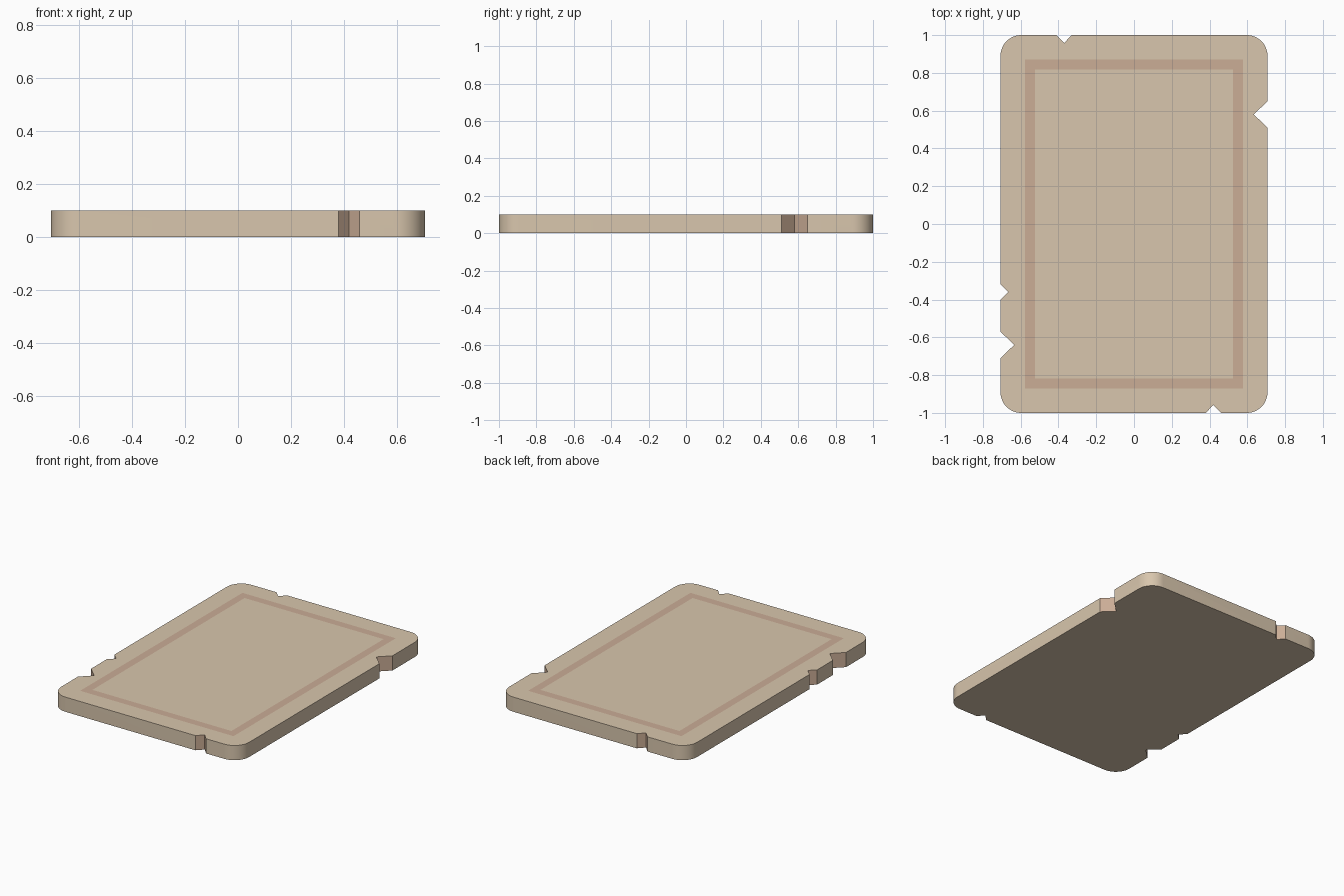
import bpy, bmesh, math

if "Cube" in bpy.data.objects:
    bpy.data.objects.remove(bpy.data.objects["Cube"])

W, L, H, R = 0.707, 1.0, 0.1, 0.11      # half width, half length, height, corner radius
SEGS = 12


def material(name, rgb):
    m = bpy.data.materials.new(name)
    m.diffuse_color = (*rgb, 1)
    m.use_nodes = True
    m.node_tree.nodes["Principled BSDF"].inputs["Base Color"].default_value = m.diffuse_color
    return m


# Outline: counter-clockwise, each side is (start corner, notches along it)
def corner(cx, cy, start):
    return [(cx + R * math.cos(start + i / SEGS * math.pi / 2),
             cy + R * math.sin(start + i / SEGS * math.pi / 2)) for i in range(SEGS + 1)]


def notch(edge, pos, half, depth):
    tips = [(-half, 0), (0, depth), (half, 0)]
    return {'right': [(W - d, pos + t) for t, d in tips],
            'back': [(pos - t, L - d) for t, d in tips],
            'left': [(-W + d, pos - t) for t, d in tips],
            'front': [(pos + t, -L + d) for t, d in tips]}[edge]


outline, notch_starts = [], []


def add_notch(*args):
    notch_starts.append(len(outline))
    outline.extend(notch(*args))


outline += corner(W - R, -L + R, -math.pi / 2)
add_notch('right', 0.58, 0.07, 0.073)
outline += corner(W - R, L - R, 0)
add_notch('back', -0.37, 0.04, 0.042)
outline += corner(-W + R, L - R, math.pi / 2)
add_notch('left', -0.36, 0.04, 0.042)
add_notch('left', -0.64, 0.07, 0.073)
outline += corner(-W + R, -L + R, math.pi)
add_notch('front', 0.42, 0.04, 0.042)

# Board: walls between the two outlines, with accent colour inside the notches
bm = bmesh.new()
low = [bm.verts.new((x, y, 0)) for x, y in outline]
high = [bm.verts.new((x, y, H)) for x, y in outline]
n = len(outline)
accent = {i + k for i in notch_starts for k in (0, 1)}
for i in range(n):
    j = (i + 1) % n
    bm.faces.new((low[i], low[j], high[j], high[i])).material_index = int(i in accent)
bm.faces.new(low[::-1])
bm.faces.new(high)

# Printed border: slice the top face and colour the frame-shaped pieces
OX, OY, BORDER = 0.577, 0.872, 0.054


def top_faces():
    bm.normal_update()
    return [f for f in bm.faces if f.normal.z > 0.9]


for axis, outer in ((0, OX), (1, OY)):
    for d in (outer, outer - BORDER, BORDER - outer, -outer):
        co, no = [0, 0, 0], [0, 0, 0]
        co[axis], no[axis] = d, 1
        faces = top_faces()
        edges = {e for f in faces for e in f.edges}
        verts = {v for f in faces for v in f.verts}
        bmesh.ops.bisect_plane(bm, geom=[*verts, *edges, *faces], plane_co=co, plane_no=no)
for f in top_faces():
    c = f.calc_center_bounds()
    x, y = abs(c.x), abs(c.y)
    inside = x < OX and y < OY
    f.material_index = int(inside and (x > OX - BORDER or y > OY - BORDER))

mesh = bpy.data.meshes.new("board")
bm.to_mesh(mesh)
bm.free()
mesh.materials.append(material("parchment", (0.69, 0.565, 0.418)))
mesh.materials.append(material("dusty_pink", (0.597, 0.418, 0.305)))
board = bpy.data.objects.new("notched_board", mesh)
bpy.context.collection.objects.link(board)
bpy.context.view_layer.objects.active = board
board.select_set(True)
bpy.ops.object.shade_smooth_by_angle(angle=math.radians(30))
